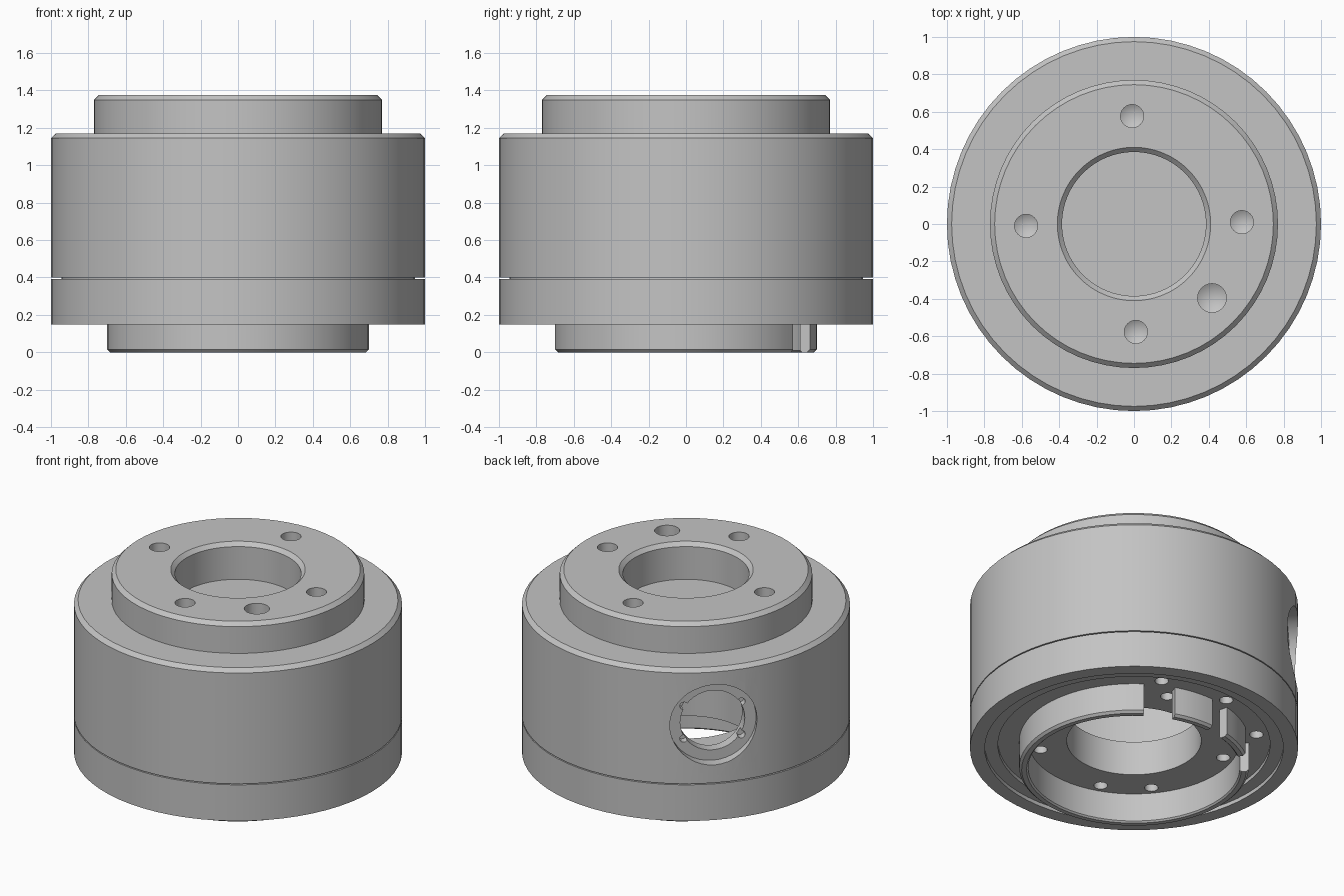
import bpy
import bmesh
import math
from mathutils import Matrix, Vector

if "Cube" in bpy.data.objects:
    bpy.data.objects.remove(bpy.data.objects["Cube"])

# Single machined-metal colour
metal = bpy.data.materials.new("grey metal")
metal.use_nodes = True
GREY = (0.55, 0.55, 0.55, 1)
metal.diffuse_color = GREY
metal.node_tree.nodes["Principled BSDF"].inputs["Base Color"].default_value = GREY


def lathe(name, profile, closed=False, start=0, end=360, sides=64):
    """Turn an (r, z) profile about z; closed profiles give rings or ring sectors."""
    bm = bmesh.new()
    full = end - start >= 360
    rows = []
    for i in range(sides if full else sides + 1):
        a = math.radians(start + (end - start) * i / sides)
        rows.append([bm.verts.new((r * math.cos(a), r * math.sin(a), z)) for r, z in profile])
    n = len(profile)
    for i in range(sides):
        p, q = rows[i], rows[(i + 1) % len(rows)]
        for j in range(n if closed else n - 1):
            k = (j + 1) % n
            bm.faces.new((p[j], q[j], q[k], p[k]))
    if not full:
        bm.faces.new(rows[0])
        bm.faces.new(rows[-1])
    bmesh.ops.remove_doubles(bm, verts=bm.verts, dist=1e-5)
    bmesh.ops.recalc_face_normals(bm, faces=bm.faces)
    mesh = bpy.data.meshes.new(name)
    bm.to_mesh(mesh)
    bm.free()
    obj = bpy.data.objects.new(name, mesh)
    bpy.context.collection.objects.link(obj)
    mesh.materials.append(metal)
    return obj


def drill(target, mouth, direction, radius, depth, tip=0.0, sides=24):
    """Cut a round hole that starts at mouth and runs along direction."""
    over = -0.1
    profile = [(0, over), (radius, over), (radius, depth), (0, depth + tip)]
    cutter = lathe("drill_cutter", profile, sides=sides)
    cutter.hide_render = True
    turn = Vector((0, 0, 1)).rotation_difference(Vector(direction)).to_matrix().to_4x4()
    cutter.data.transform(Matrix.Translation(mouth) @ turn)
    mod = target.modifiers.new("hole", "BOOLEAN")
    mod.operation = "DIFFERENCE"
    mod.solver = "EXACT"
    mod.object = cutter
    bpy.context.view_layer.objects.active = target
    bpy.ops.object.modifier_apply(modifier=mod.name)
    bpy.data.objects.remove(cutter)


def polar(r, degrees, z):
    a = math.radians(degrees)
    return Vector((r * math.cos(a), r * math.sin(a), z))


def smooth(obj):
    bpy.ops.object.select_all(action="DESELECT")
    obj.select_set(True)
    bpy.context.view_layer.objects.active = obj
    bpy.ops.object.shade_smooth_by_angle(angle=math.radians(25))


# Hollow upper housing with a raised boss and blind centre bore
housing = lathe("housing", [
    (0, 1.13), (0.385, 1.13), (0.385, 1.35), (0.41, 1.375), (0.745, 1.375),
    (0.77, 1.35), (0.77, 1.17), (0.975, 1.17), (1, 1.145), (1, 0.4),
    (0.86, 0.4), (0.86, 1.05), (0, 1.05)])

# Drilled holes in the boss
DOWN, UP = (0, 0, -1), (0, 0, 1)
for k in range(4):
    drill(housing, polar(0.577, 90 * k + 1, 1.375), DOWN, 0.062, 0.17, 0.036)
drill(housing, polar(0.575, -43.5, 1.375), DOWN, 0.077, 0.17, 0.045)

# Counterbored side port with four screw notches
PORT = 135
inward = -polar(1, PORT, 0)
across = polar(1, PORT + 90, 0)
port = polar(1, PORT, 0.79)
drill(housing, port, inward, 0.27, 0.07, sides=40)
drill(housing, port, inward, 0.2, 0.3, sides=40)
for sx in (-1, 1):
    for sz in (-1, 1):
        drill(housing, port + across * 0.178 * sx + Vector((0, 0, 0.11 * sz)),
              inward, 0.025, 0.12, sides=12)

# Base plate with stepped underside, centre bore and a thin joint groove
base = lathe("base_plate", [
    (1, 0.393), (1, 0.15), (0.91, 0.15), (0.91, 0.175), (0.83, 0.175),
    (0.83, 0.2), (0.41, 0.2), (0.41, 0.43), (0.85, 0.43), (0.85, 0.406),
    (0.945, 0.406), (0.945, 0.393)], closed=True)

# Four pairs of through holes inside the ring, three blind holes outside it
for k in range(4):
    for s in (-1, 1):
        drill(base, polar(0.58, 55 + 90 * k + 15.5 * s, 0.2), UP, 0.042, 0.35, sides=16)
for k in (-1, 0, 1):
    drill(base, polar(0.75, 98.5 + 35.5 * k, 0.2), UP, 0.042, 0.12, 0.02, sides=16)

# Split collar below the base: one long arc and two short segments
collar = [(0.7, 0.21), (0.7, 0.015), (0.685, 0), (0.655, 0), (0.645, 0.01), (0.645, 0.21)]
parts = [housing, base]
for name, a, b, n in (("collar_arc", 142, 415, 48),
                      ("collar_segment_left", 71, 93, 5),
                      ("collar_segment_right", 104, 126, 5)):
    parts.append(lathe(name, collar, True, a, b, n))

for part in parts:
    smooth(part)
